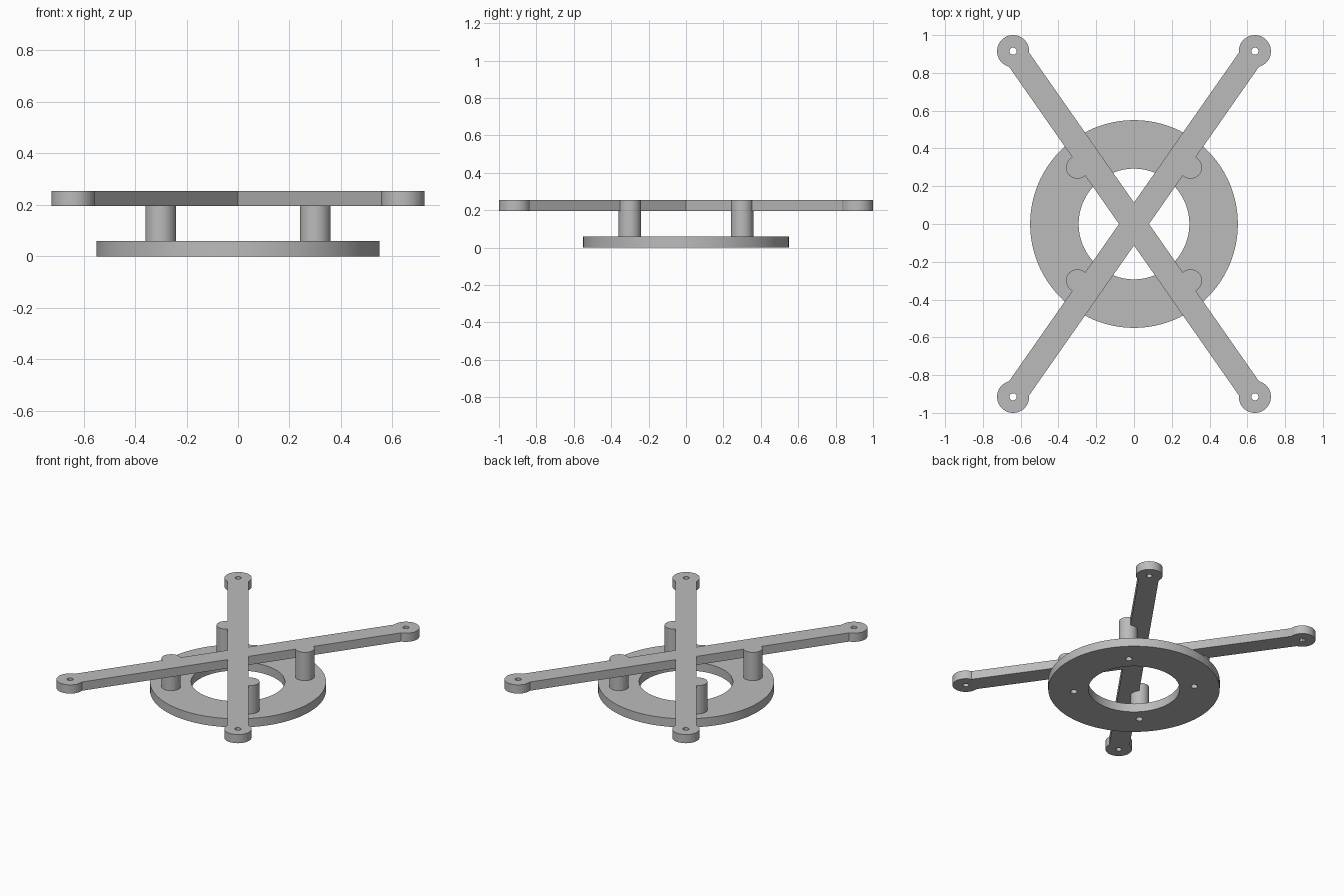
import bpy
import math
from mathutils import Vector

old = bpy.data.objects.get("Cube")
if old:
    bpy.data.objects.remove(old, do_unlink=True)

grey = bpy.data.materials.new("plain_grey")
grey.use_nodes = True
colour = (0.5, 0.5, 0.5, 1)
grey.diffuse_color = colour
grey.node_tree.nodes["Principled BSDF"].inputs["Base Color"].default_value = colour

RING_TOP = 0.06
ARM_LOW, ARM_TOP = 0.195, 0.255
TIP = Vector((0.64, 0.915))
CORNERS = [(sx, sy) for sx in (-1, 1) for sy in (-1, 1)]


def finish(obj, name):
    obj.name = name
    obj.data.materials.append(grey)
    return obj


def disc(name, x, y, radius, low, high, sides=48):
    bpy.ops.mesh.primitive_cylinder_add(
        vertices=sides, radius=radius, depth=high - low,
        location=(x, y, (low + high) / 2))
    return finish(bpy.context.object, name)


def bar(name, side):
    bpy.ops.mesh.primitive_cube_add(
        size=1, location=(0, 0, (ARM_LOW + ARM_TOP) / 2),
        rotation=(0, 0, math.atan2(TIP.y, side * TIP.x)))
    obj = bpy.context.object
    obj.scale = (2 * TIP.length, 0.13, ARM_TOP - ARM_LOW)
    return finish(obj, name)


def combine(target, tool, operation):
    """Apply one boolean and remove its helper."""
    mod = target.modifiers.new("join", "BOOLEAN")
    mod.operation = operation
    mod.solver = "EXACT"
    mod.object = tool
    bpy.ops.object.select_all(action="DESELECT")
    target.select_set(True)
    bpy.context.view_layer.objects.active = target
    bpy.ops.object.modifier_apply(modifier=mod.name)
    bpy.data.objects.remove(tool, do_unlink=True)


def smooth(obj):
    bpy.ops.object.select_all(action="DESELECT")
    obj.select_set(True)
    bpy.context.view_layer.objects.active = obj
    bpy.ops.object.shade_smooth_by_angle(angle=math.radians(30))


# Base ring with a wide opening and four screw holes
base_ring = disc("base_ring", 0, 0, 0.55, 0, RING_TOP, 96)
combine(base_ring, disc("opening", 0, 0, 0.293, -0.1, 0.2, 96), "DIFFERENCE")
for sx, sy in CORNERS:
    hole = disc("screw_hole", sx * 0.274, sy * 0.274, 0.022, -0.1, 0.2, 24)
    combine(base_ring, hole, "DIFFERENCE")
smooth(base_ring)

# Crossed arms with round ends, standing on four posts
cross_frame = bar("cross_frame", 1)
combine(cross_frame, bar("second_bar", -1), "UNION")
for sx, sy in CORNERS:
    x, y = sx * TIP.x, sy * TIP.y
    combine(cross_frame, disc("round_end", x, y, 0.085, ARM_LOW, ARM_TOP), "UNION")
    combine(cross_frame, disc("post", sx * 0.3, sy * 0.3, 0.06, RING_TOP, ARM_TOP), "UNION")
    combine(cross_frame, disc("end_hole", x, y, 0.019, 0.1, 0.4, 24), "DIFFERENCE")
smooth(cross_frame)
